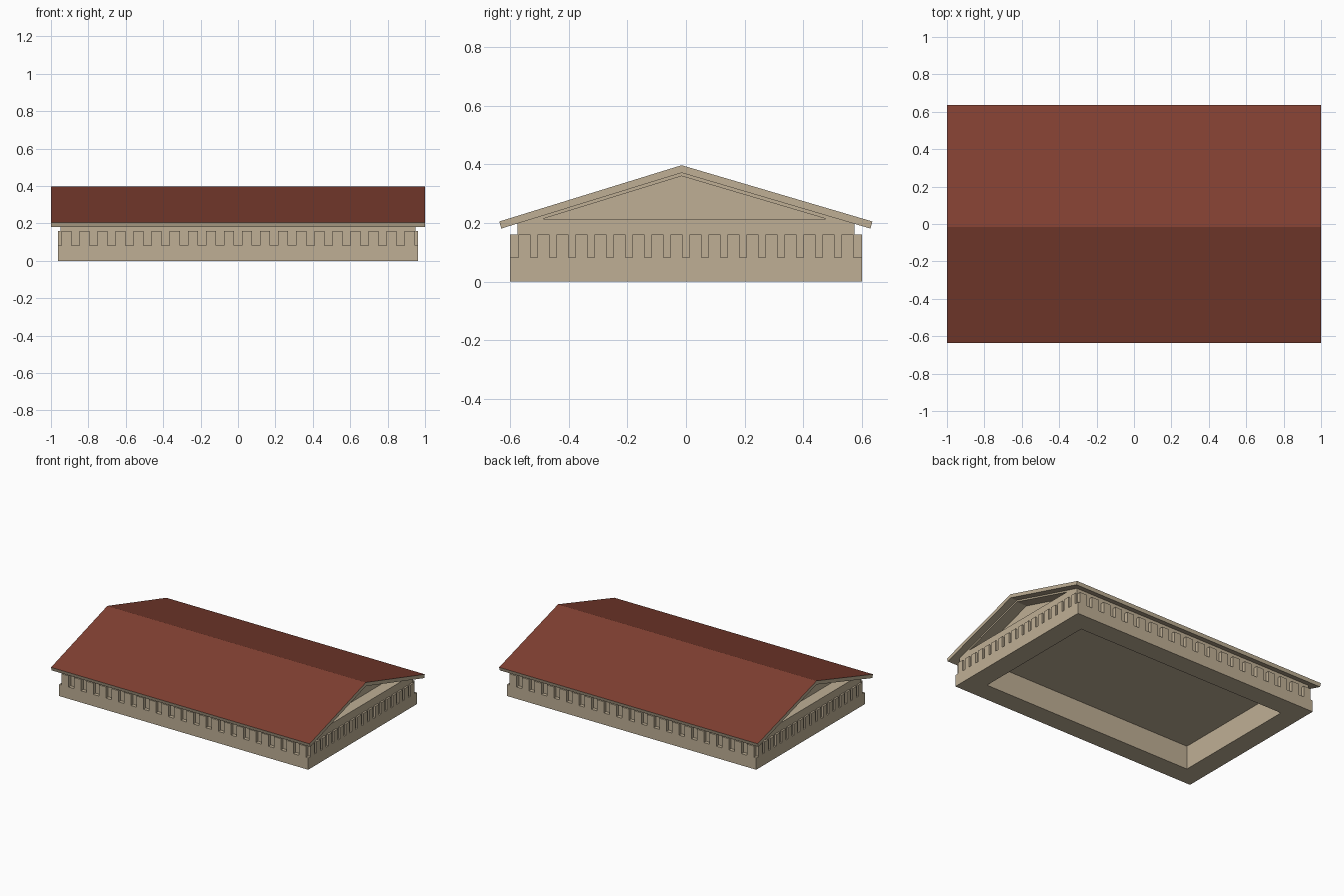
import bpy, bmesh

if "Cube" in bpy.data.objects:
    bpy.data.objects.remove(bpy.data.objects["Cube"])


def material(name, rgb):
    m = bpy.data.materials.new(name)
    m.diffuse_color = (*rgb, 1)
    m.use_nodes = True
    m.node_tree.nodes["Principled BSDF"].inputs["Base Color"].default_value = m.diffuse_color
    return m


STONE = material("sandstone", (0.52, 0.43, 0.30))
TILE = material("terracotta red", (0.215, 0.05, 0.031))


def finish(name, bm, *mats):
    bmesh.ops.recalc_face_normals(bm, faces=bm.faces[:])
    me = bpy.data.meshes.new(name)
    bm.to_mesh(me)
    bm.free()
    for m in mats:
        me.materials.append(m)
    ob = bpy.data.objects.new(name, me)
    bpy.context.collection.objects.link(ob)
    return ob


def add_prism(bm, pts, x0, x1):
    """Extrude a (y, z) outline along x."""
    a = [bm.verts.new((x0, y, z)) for y, z in pts]
    b = [bm.verts.new((x1, y, z)) for y, z in pts]
    n = len(pts)
    bm.faces.new(a)
    bm.faces.new(b[::-1])
    for i in range(n):
        j = (i + 1) % n
        bm.faces.new((a[i], b[i], b[j], a[j]))


def add_box(bm, x0, x1, y0, y1, z0, z1):
    add_prism(bm, [(y0, z0), (y1, z0), (y1, z1), (y0, z1)], x0, x1)


# Entablature: rectangular loops lofted from ceiling, down inside, up outside
bm = bmesh.new()
loops = []
for hx, hy, z in [(0.82, 0.46, 0.165), (0.82, 0.46, 0), (0.963, 0.6, 0),
                  (0.963, 0.6, 0.082), (0.95, 0.575, 0.082), (0.95, 0.575, 0.2)]:
    loops.append([bm.verts.new((sx * hx, sy * hy, z))
                  for sx, sy in ((-1, -1), (1, -1), (1, 1), (-1, 1))])
bm.faces.new(loops[0])
for a, b in zip(loops, loops[1:]):
    for i in range(4):
        j = (i + 1) % 4
        bm.faces.new((a[i], a[j], b[j], b[i]))
finish("entablature", bm, STONE)

# Frieze blocks on the long sides
bm = bmesh.new()
N, W = 20, 0.054
for i in range(N):
    x = -0.945 + i * (1.89 - W) / (N - 1)
    for s in (-1, 1):
        y0, y1 = sorted((s * 0.57, s * 0.6))
        add_box(bm, x, x + W, y0, y1, 0.08, 0.16)
finish("long_side_frieze_blocks", bm, STONE)

# Frieze blocks on the gable ends
bm = bmesh.new()
N, W = 18, 0.041
for i in range(N):
    y = -0.572 + i * (1.144 - W) / (N - 1)
    for s in (-1, 1):
        x0, x1 = sorted((s * 0.945, s * 0.963))
        add_box(bm, x0, x1, y, y + W, 0.08, 0.16)
finish("gable_frieze_blocks", bm, STONE)

# Pediment: solid core, with a raised triangular frame at each end
outer = [(-0.577, 0.198), (0.575, 0.198), (-0.015, 0.373)]
inner = [(-0.488, 0.214), (0.478, 0.214), (-0.015, 0.36)]
bm = bmesh.new()
add_prism(bm, outer, -0.87, 0.87)
finish("tympanum", bm, STONE)
bm = bmesh.new()
for s in (-1, 1):
    for i in range(3):
        j = (i + 1) % 3
        add_prism(bm, [outer[i], outer[j], inner[j], inner[i]], s * 0.87, s * 0.95)
finish("pediment_frame", bm, STONE)

# Roof: chevron profile, red on the upward faces only
bm = bmesh.new()
left = [(-0.637, 0.205), (-0.015, 0.397)]
right = [(0.636, 0.205)]
under = [(0.629, 0.181), (-0.015, 0.371), (-0.630, 0.181)]
pts = left + right + under
a = [bm.verts.new((-1, y, z)) for y, z in pts]
b = [bm.verts.new((1, y, z)) for y, z in pts]
for i in range(6):
    j = (i + 1) % 6
    bm.faces.new((a[i], b[i], b[j], a[j])).material_index = 1 if i < 2 else 0
for v in (a, b):  # gable ends of each slope
    bm.faces.new((v[0], v[1], v[4], v[5]))
    bm.faces.new((v[1], v[2], v[3], v[4]))
finish("roof", bm, STONE, TILE)
